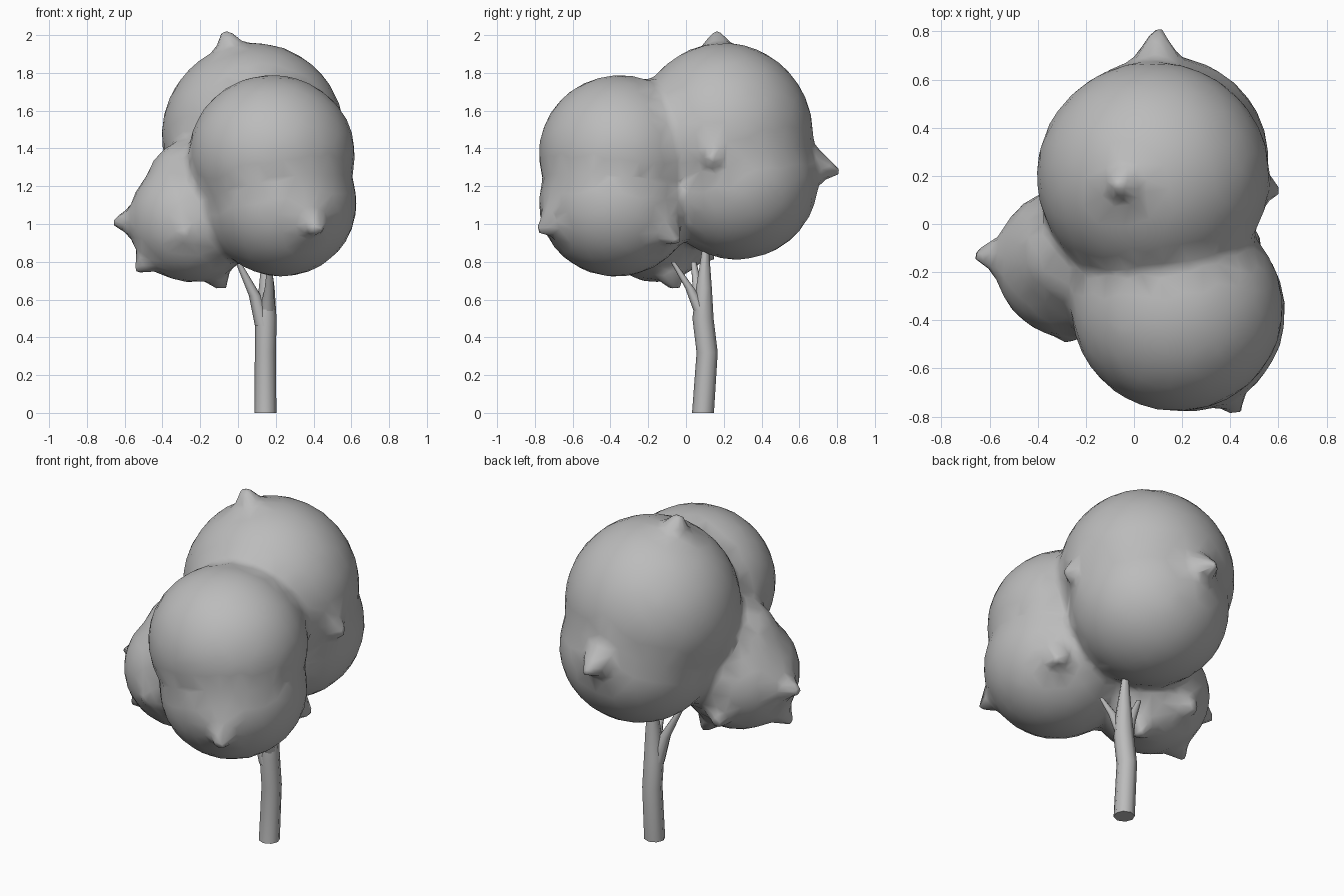
import bpy, bmesh, math
from mathutils import Vector, Matrix

cube = bpy.data.objects.get("Cube")
if cube:
    bpy.data.objects.remove(cube, do_unlink=True)

clay = bpy.data.materials.new("clay_grey")
clay.use_nodes = True
GREY = (0.5, 0.5, 0.5, 1)
clay.diffuse_color = GREY
clay.node_tree.nodes["Principled BSDF"].inputs["Base Color"].default_value = GREY


def finish(bm, name):
    mesh = bpy.data.meshes.new(name)
    bm.to_mesh(mesh)
    bm.free()
    obj = bpy.data.objects.new(name, mesh)
    bpy.context.collection.objects.link(obj)
    mesh.materials.append(clay)
    for p in mesh.polygons:
        p.use_smooth = True
    return obj


def lobe(bm, centre, radii):
    m = Matrix.Translation(centre) @ Matrix.Diagonal((*radii, 1))
    bmesh.ops.create_icosphere(bm, subdivisions=4, radius=1, matrix=m)


def knob(bm, tip, centre, width=0.15, depth=0.22):
    """Pointed bump whose tip faces away from the centre."""
    tip = Vector(tip)
    d = (tip - Vector(centre)).normalized()
    m = Matrix.Translation(tip + d * (0.035 - depth / 2)) @ d.to_track_quat('Z', 'Y').to_matrix().to_4x4()
    bmesh.ops.create_cone(bm, cap_ends=True, segments=12, radius1=width, radius2=0.025,
                          depth=depth, matrix=m)


# Foliage: three clumps fused into one soft skin
bm = bmesh.new()
back, front, side = (0.08, 0.22, 1.4), (0.2, -0.36, 1.25), (-0.24, -0.16, 1.02)
lobe(bm, (0.08, 0.2, 1.47), (0.485, 0.475, 0.49))
lobe(bm, (0.12, 0.27, 1.23), (0.44, 0.43, 0.42))
lobe(bm, (0.18, -0.35, 1.37), (0.44, 0.43, 0.42))
lobe(bm, (0.23, -0.37, 1.11), (0.40, 0.41, 0.39))
lobe(bm, (-0.24, -0.16, 1.02), (0.34, 0.32, 0.33))
lobe(bm, (-0.24, -0.13, 1.2), (0.25, 0.24, 0.25))
for tip in ((-0.06, 0.16, 2.0), (0.1, 0.78, 1.28), (0.58, 0.14, 1.35)):
    knob(bm, tip, back)
for tip in ((0.42, -0.76, 0.97), (0.5, -0.06, 0.92)):
    knob(bm, tip, front)
for tip in ((-0.63, -0.13, 1.01), (-0.52, -0.22, 0.77), (-0.09, -0.06, 0.68),
            (-0.3, 0.13, 0.83), (-0.28, -0.47, 0.95)):
    knob(bm, tip, side)
foliage = finish(bm, "foliage")
skin = foliage.modifiers.new("fuse", 'REMESH')
skin.mode = 'VOXEL'
skin.voxel_size = 0.03
skin.use_smooth_shade = True
soft = foliage.modifiers.new("soften", 'SMOOTH')
soft.factor = 0.5
soft.iterations = 6
low = foliage.modifiers.new("simplify", 'DECIMATE')
low.ratio = 0.12


def limb(name, path, sides=8):
    """Tapered tube through (x, y, z, radius) points."""
    bm = bmesh.new()
    rings = []
    for x, y, z, r in path:
        rings.append([bm.verts.new((x + r * math.cos(2 * math.pi * i / sides),
                                    y + r * math.sin(2 * math.pi * i / sides), z))
                      for i in range(sides)])
    for a, b in zip(rings, rings[1:]):
        for i in range(sides):
            j = (i + 1) % sides
            bm.faces.new((a[i], a[j], b[j], b[i]))
    bm.faces.new(rings[0][::-1])
    bm.faces.new(rings[-1])
    obj = finish(bm, name)
    for p in obj.data.polygons:
        p.use_smooth = len(p.vertices) == 4
    return obj


# Trunk and its two forks
limb("trunk", [(0.145, 0.09, 0, 0.058), (0.145, 0.112, 0.32, 0.056),
               (0.148, 0.09, 0.5, 0.056), (0.152, 0.095, 0.66, 0.042),
               (0.148, 0.105, 0.9, 0.014)])
limb("side_branch", [(0.135, 0.085, 0.46, 0.045), (0.09, 0.07, 0.62, 0.032),
                     (0.0, 0.04, 0.8, 0.014)])
limb("front_branch", [(0.155, 0.08, 0.54, 0.04), (0.165, 0.02, 0.66, 0.024),
                      (0.17, -0.07, 0.8, 0.012)])
